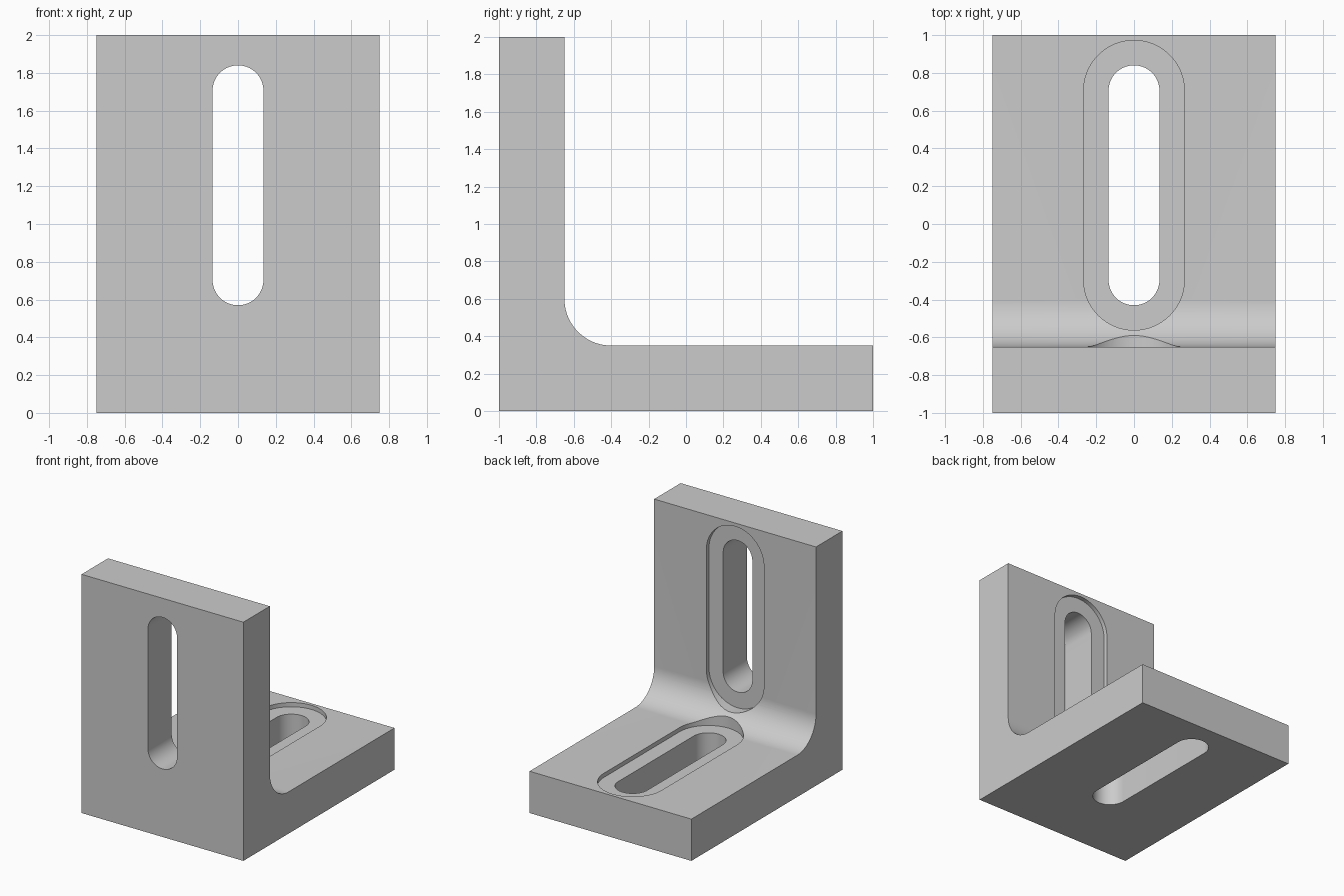
import bpy, bmesh
from math import sin, cos, pi

if "Cube" in bpy.data.objects:
    bpy.data.objects.remove(bpy.data.objects["Cube"])

HALF_WIDTH = 0.75
THICK = 0.35
FILLET = 0.25
RECESS = 0.035

steel = bpy.data.materials.new("plain grey")
steel.use_nodes = True
grey = (0.6, 0.6, 0.6, 1)
steel.diffuse_color = grey
steel.node_tree.nodes["Principled BSDF"].inputs["Base Color"].default_value = grey


def prism(name, points, offset):
    """Extrude a closed 3D outline by an offset into a solid object."""
    bm = bmesh.new()
    face = bm.faces.new([bm.verts.new(p) for p in points])
    out = bmesh.ops.extrude_face_region(bm, geom=[face])
    verts = [v for v in out["geom"] if isinstance(v, bmesh.types.BMVert)]
    bmesh.ops.translate(bm, verts=verts, vec=offset)
    bmesh.ops.recalc_face_normals(bm, faces=bm.faces)
    mesh = bpy.data.meshes.new(name)
    bm.to_mesh(mesh)
    bm.free()
    mesh.materials.append(steel)
    obj = bpy.data.objects.new(name, mesh)
    bpy.context.collection.objects.link(obj)
    return obj


def arc(cx, cy, r, start, end, steps):
    angles = [start + (end - start) * i / steps for i in range(steps + 1)]
    return [(cx + r * cos(a), cy + r * sin(a)) for a in angles]


def stadium(low, high, r):
    return arc(0, high, r, 0, pi, 32) + arc(0, low, r, pi, 2 * pi, 32)


# L-shaped body with a rounded inner corner
inner = -1 + THICK
profile = [(-1, 0), (1, 0), (1, THICK)]
profile += arc(inner + FILLET, THICK + FILLET, FILLET, 1.5 * pi, pi, 24)
profile += [(inner, 2), (-1, 2)]
bracket = prism("angle_bracket", [(-HALF_WIDTH, y, z) for y, z in profile],
                (2 * HALF_WIDTH, 0, 0))

# Through slots and shallow recesses, in both the foot and the wall
cutters = []
for part, radius, start, length in (("slot", 0.135, -0.1, 0.6),
                                    ("recess", 0.267, THICK - RECESS, 0.25)):
    foot = stadium(-0.295, 0.705, radius)
    wall = stadium(0.705, 1.705, radius)
    cutters.append(prism("foot_" + part + "_cutter",
                         [(x, t, start) for x, t in foot], (0, 0, length)))
    cutters.append(prism("wall_" + part + "_cutter",
                         [(x, start - 1, t) for x, t in wall], (0, length, 0)))

bpy.ops.object.select_all(action="DESELECT")
bpy.context.view_layer.objects.active = bracket
bracket.select_set(True)
for cutter in cutters:
    cutter.hide_render = True
    mod = bracket.modifiers.new(cutter.name, "BOOLEAN")
    mod.operation = "DIFFERENCE"
    mod.solver = "EXACT"
    mod.object = cutter
    bpy.ops.object.modifier_apply(modifier=mod.name)
    bpy.data.objects.remove(cutter)

# Smooth the rounded surfaces, keep the edges crisp
bpy.ops.object.shade_smooth_by_angle(angle=pi / 6)
